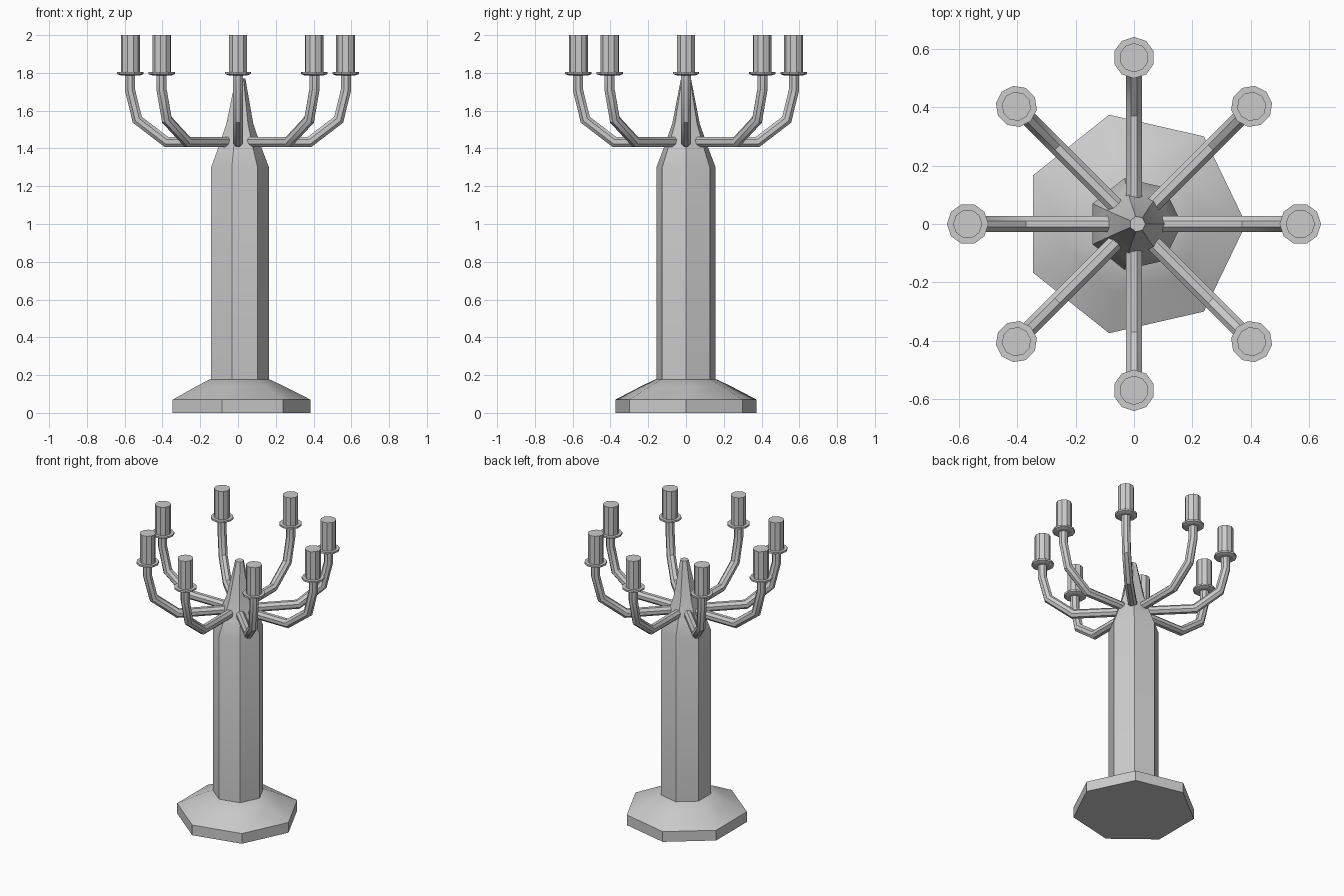
import bpy, bmesh
from math import sin, cos, tau, radians
from mathutils import Vector, Matrix

if "Cube" in bpy.data.objects:
    bpy.data.objects.remove(bpy.data.objects["Cube"])


def skin(name, rings, smooth_angle=None, matrix=None):
    """Join equal-sized rings of points into a capped solid."""
    bm = bmesh.new()
    rows = [[bm.verts.new(p) for p in ring] for ring in rings]
    n = len(rows[0])
    for a, b in zip(rows, rows[1:]):
        for i in range(n):
            j = (i + 1) % n
            bm.faces.new((a[i], a[j], b[j], b[i]))
    bm.faces.new(rows[0][::-1])
    bm.faces.new(rows[-1])
    bmesh.ops.recalc_face_normals(bm, faces=bm.faces)
    if matrix:
        bm.transform(matrix)
    mesh = bpy.data.meshes.new(name)
    bm.to_mesh(mesh)
    bm.free()
    obj = bpy.data.objects.new(name, mesh)
    bpy.context.collection.objects.link(obj)
    if smooth_angle:
        bpy.ops.object.select_all(action='DESELECT')
        obj.select_set(True)
        bpy.context.view_layer.objects.active = obj
        bpy.ops.object.shade_smooth_by_angle(angle=radians(smooth_angle))
    return obj


def lathe(name, profile, sides, smooth_angle=None, matrix=None):
    """Profile entries are (radius, height, optional x shift)."""
    rings = []
    for r, z, *shift in profile:
        dx = shift[0] if shift else 0
        rings.append([(r * cos(tau * i / sides) + dx,
                       r * sin(tau * i / sides), z) for i in range(sides)])
    return skin(name, rings, smooth_angle, matrix)


def tube(name, path, radius, sides, matrix):
    """Sweep a polygon along an xz path with mitred corners."""
    pts = [Vector((x, 0, z)) for x, z in path]
    rings = []
    for k, p in enumerate(pts):
        d_in = (p - pts[max(k - 1, 0)]).normalized()
        d_out = (pts[min(k + 1, len(pts) - 1)] - p).normalized()
        tangent = (d_in + d_out).normalized()
        ref = d_out if d_out.length else d_in
        up = Vector((-tangent.z, 0, tangent.x)) / tangent.dot(ref)
        rings.append([p + radius * (cos(tau * (i + 0.5) / sides) * up
                                    + sin(tau * (i + 0.5) / sides) * Vector((0, 1, 0)))
                      for i in range(sides)])
    return skin(name, rings, 30, matrix)


# Seven-sided foot
lathe("base", [(0.384, 0), (0.384, 0.07), (0.24, 0.143), (0.165, 0.178)], 7, 40)

# Column with tapering spire
lathe("column", [(0.161, 0.15, 0.003), (0.161, 1.30, 0.003), (0.122, 1.40, 0.004),
                 (0.075, 1.53, 0.006), (0.027, 1.77, 0.012)], 7, 30)

# Eight arms, each with a drip plate and candle
ARM = [(0.04, 1.435), (0.38, 1.435), (0.533, 1.552), (0.572, 1.71), (0.572, 1.80)]
for k in range(8):
    turn = Matrix.Rotation(tau * k / 8, 4, 'Z')
    place = turn @ Matrix.Translation((0.57, 0, 0))
    tube(f"arm_{k + 1}", ARM, 0.029, 8, turn)
    lathe(f"drip_plate_{k + 1}", [(0.052, 1.787), (0.071, 1.794), (0.071, 1.806)],
          10, None, place)
    lathe(f"candle_{k + 1}", [(0.05, 1.80), (0.05, 2.0)], 10, None, place)
